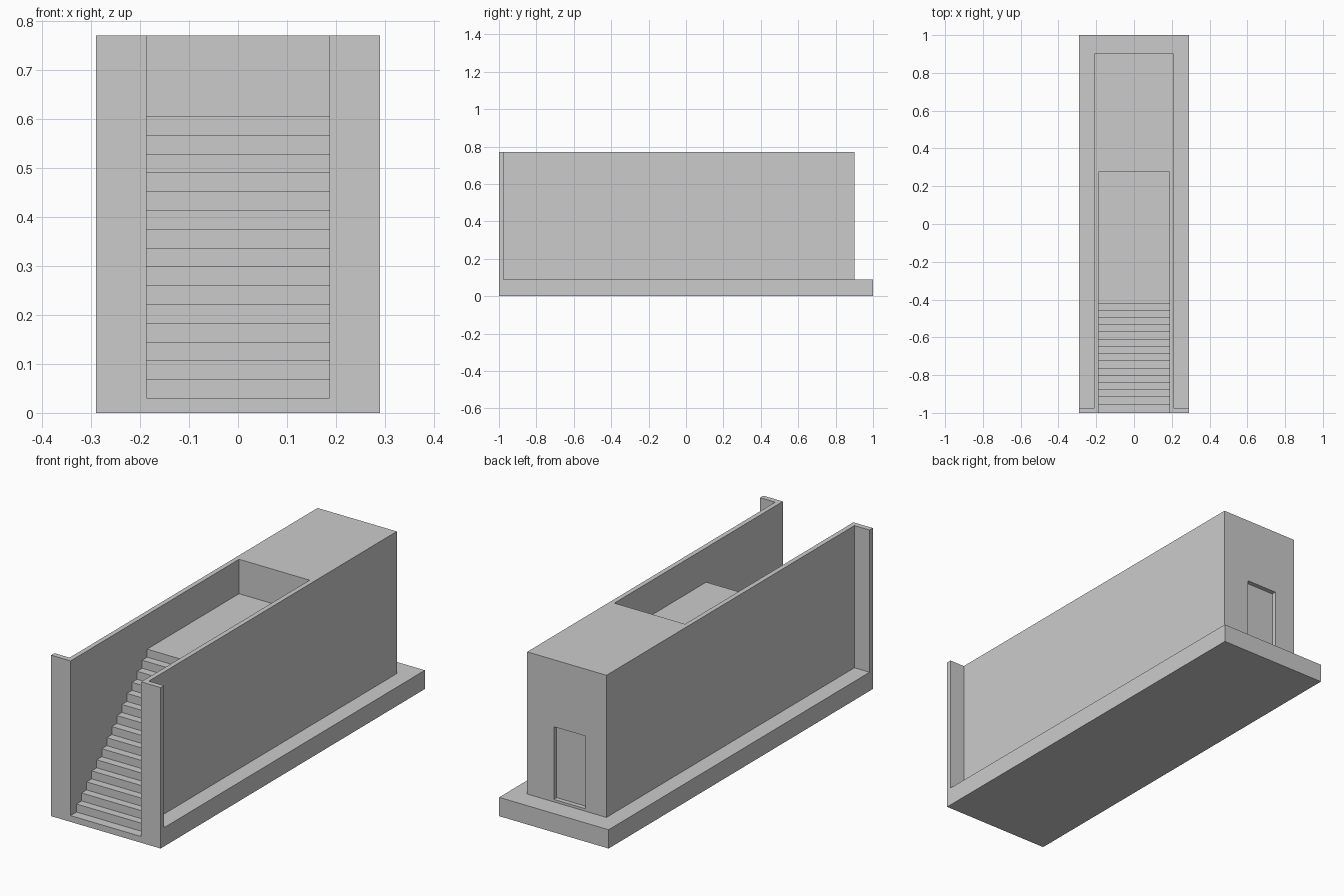
import bpy, bmesh
from mathutils import Vector

if "Cube" in bpy.data.objects:
    bpy.data.objects.remove(bpy.data.objects["Cube"])

STEPS = 15
RISE, RUN = 0.0384, 0.0382
CHANNEL = 0.187      # half width of the stairwell


def prism(name, outline, place, lo, hi):
    """Extrude a 2D outline; place(a, b, t) maps it into 3D between t=lo and t=hi."""
    bm = bmesh.new()
    face = bm.faces.new([bm.verts.new(place(a, b, lo)) for a, b in outline])
    top = bmesh.ops.extrude_face_region(bm, geom=[face])["geom"]
    move = Vector(place(0, 0, hi)) - Vector(place(0, 0, lo))
    bmesh.ops.translate(bm, vec=move, verts=[v for v in top if isinstance(v, bmesh.types.BMVert)])
    bmesh.ops.recalc_face_normals(bm, faces=bm.faces)
    mesh = bpy.data.meshes.new(name)
    bm.to_mesh(mesh)
    bm.free()
    obj = bpy.data.objects.new(name, mesh)
    bpy.context.collection.objects.link(obj)
    return obj


def upright(x, y, z):
    return (x, y, z)


def sideways(y, z, x):
    return (x, y, z)


def rect(x0, y0, x1, y1):
    return [(x0, y0), (x1, y0), (x1, y1), (x0, y1)]


def combine(target, helper, operation):
    mod = target.modifiers.new(helper.name, "BOOLEAN")
    mod.operation, mod.object, mod.solver = operation, helper, "EXACT"
    helper.hide_render = True
    helper.hide_set(True)


# Base slab
building = prism("stair_building", rect(-0.29, -1, 0.29, 1), upright, 0, 0.09)

# Main walls with wider front piers, as a T-shaped plan
half = [(0.29, -1), (0.29, -0.975), (0.21, -0.975), (0.21, 0.902)]
plan = half + [(-x, y) for x, y in reversed(half)]
walls = prism("wall_block", plan, upright, 0, 0.771)
combine(building, walls, "UNION")

# Stairwell: everything above the steps and landing, open at front and top
profile = [(-1.1, 0.9), (-1.1, 0.03)]
for i in range(STEPS):
    y, z = -0.955 + i * RUN, 0.03 + i * RISE
    profile += [(y, z), (y, z + RISE)]
profile += [(0.275, 0.03 + STEPS * RISE), (0.275, 0.9)]
stairwell = prism("stairwell_cutter", profile, sideways, -CHANNEL, CHANNEL)
combine(building, stairwell, "DIFFERENCE")

# Recessed rear doorway
door = prism("doorway_cutter", rect(-0.098, 0.88, 0.069, 0.95), upright, 0.102, 0.45)
combine(building, door, "DIFFERENCE")
